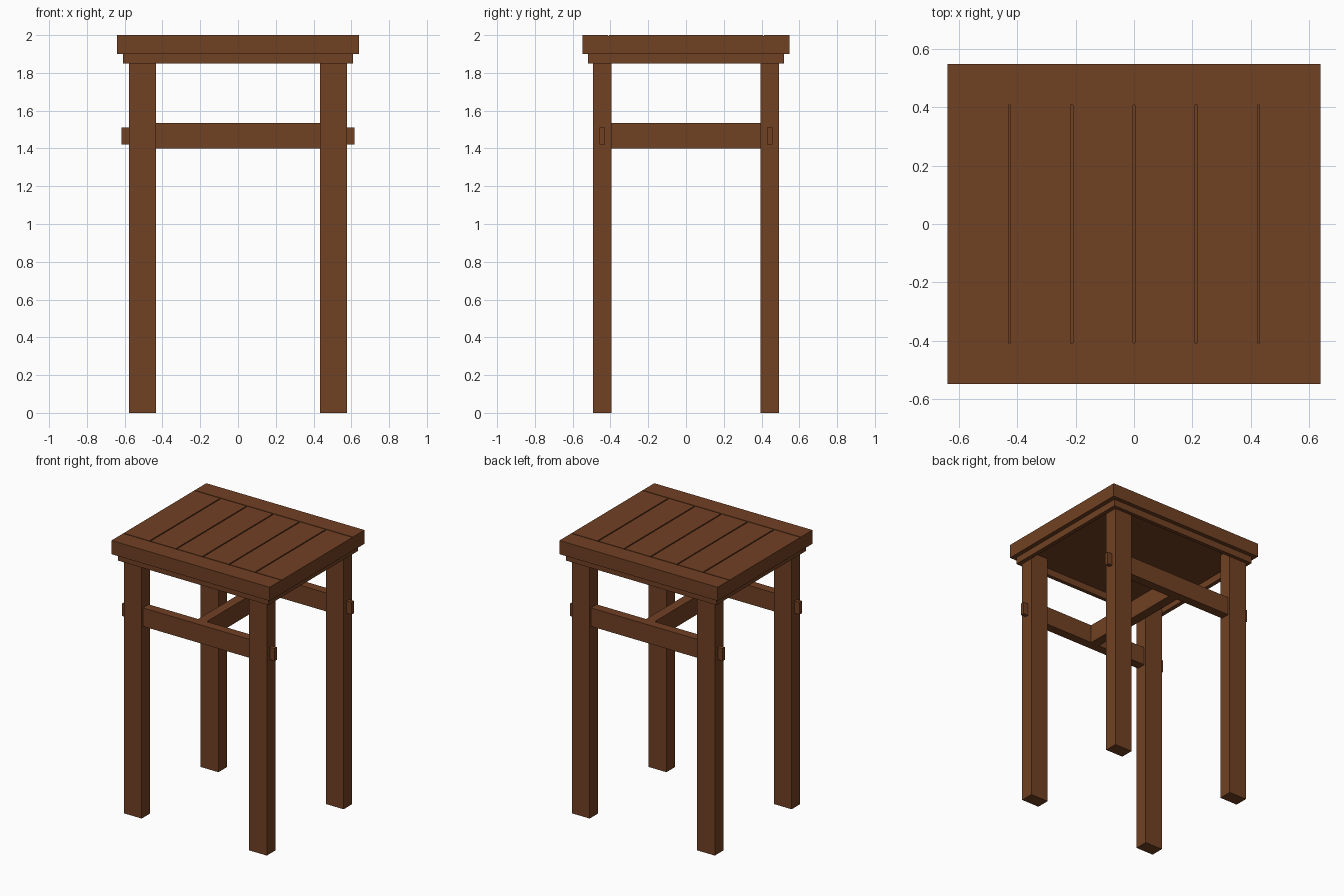
import bpy, bmesh

if "Cube" in bpy.data.objects:
    bpy.data.objects.remove(bpy.data.objects["Cube"])

wood = bpy.data.materials.new("brown wood")
wood.diffuse_color = (0.165, 0.052, 0.017, 1)
wood.use_nodes = True
wood.node_tree.nodes["Principled BSDF"].inputs["Base Color"].default_value = wood.diffuse_color


def box(name, x0, x1, y0, y1, z0, z1):
    bm = bmesh.new()
    bmesh.ops.create_cube(bm, size=1)
    for v in bm.verts:
        v.co = (x1 if v.co.x > 0 else x0, y1 if v.co.y > 0 else y0, z1 if v.co.z > 0 else z0)
    me = bpy.data.meshes.new(name)
    bm.to_mesh(me)
    bm.free()
    me.materials.append(wood)
    ob = bpy.data.objects.new(name, me)
    bpy.context.collection.objects.link(ob)
    return ob


def sided(name, s, x0, x1, a, b, z0, z1):
    """Box spanning y from a to b, mirrored to the back when s is 1."""
    return box(name, x0, x1, min(s * a, s * b), max(s * a, s * b), z0, z1)


X, Y = 0.64, 0.548          # half size of the top
EDGE, GAP = 0.408, 0.004    # end of the planks, half groove width

# core below the planks forms the groove bottoms
box("top_core", -X, X, -EDGE, EDGE, 1.90, 1.955)

# six planks
step = 2 * X / 6
for i in range(6):
    x0 = -X + i * step + (GAP if i > 0 else 0)
    x1 = -X + (i + 1) * step - (GAP if i < 5 else 0)
    box(f"plank_{i + 1}", x0, x1, -EDGE, EDGE, 1.955, 2.0)

for s, end in ((-1, "front"), (1, "back")):
    # end board with a shallow seam beside the planks
    sided(end + "_end_board", s, -X, X, EDGE + 0.006, Y, 1.90, 2.0)
    sided(end + "_seam", s, -X, X, EDGE, EDGE + 0.006, 1.90, 1.996)
    # apron under the top
    sided(end + "_apron", s, -0.608, 0.608, 0.490, 0.518, 1.85, 1.90)
    # stretcher with through tenons
    sided(end + "_stretcher", s, -0.436, 0.436, 0.411, 0.477, 1.40, 1.535)
    for t, side in ((-1, "left"), (1, "right")):
        xa, xb = sorted((t * 0.435, t * 0.578))
        sided(f"{end}_{side}_leg", s, xa, xb, 0.395, 0.492, 0, 1.90)
        xa, xb = sorted((t * 0.57, t * 0.617))
        sided(f"{end}_{side}_tenon", s, xa, xb, 0.430, 0.458, 1.42, 1.51)

# side aprons
box("left_apron", -0.608, -0.578, -0.49, 0.49, 1.85, 1.90)
box("right_apron", 0.578, 0.608, -0.49, 0.49, 1.85, 1.90)

# middle stretcher joining front and back
box("middle_stretcher", -0.035, 0.035, -0.412, 0.412, 1.40, 1.535)
